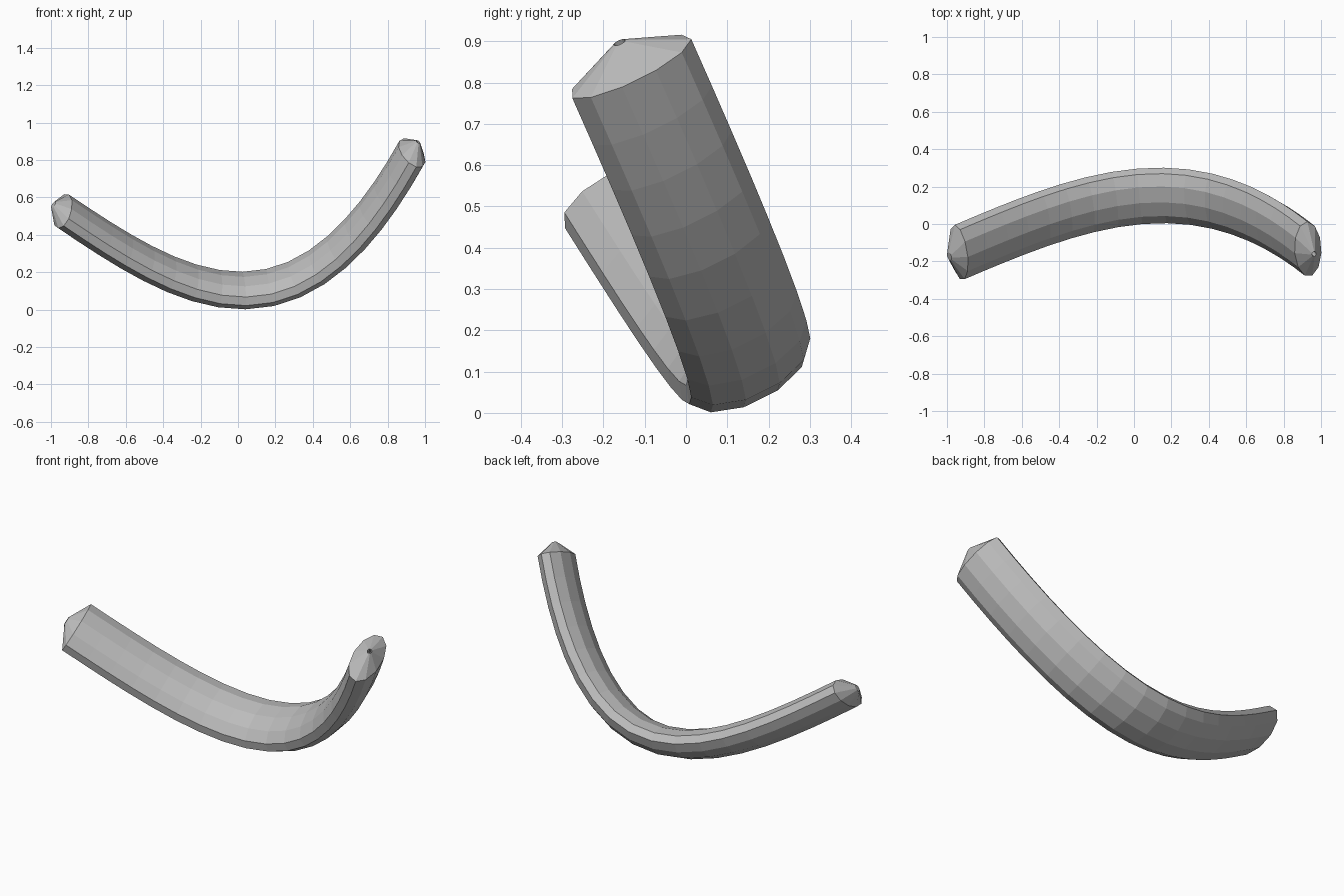
import bpy, bmesh, math
from mathutils import Vector
from mathutils.geometry import interpolate_bezier

cube = bpy.data.objects.get("Cube")
if cube:
    bpy.data.objects.remove(cube, do_unlink=True)

SIDES, SEGMENTS, FINE = 11, 17, 400
HALF_WIDTH, HALF_THICK = 0.163, 0.08
CAP_LENGTH = 0.073
LEAN_X, LEAN_Z = 0.092, 0.495


def on_plane(x, z):
    """Point on the tilted plane that holds the whole bend."""
    return Vector((x, 0.142 + LEAN_X * x - LEAN_Z * (z - 0.107), z))


def evenly_spaced(points, count):
    """Pick points at equal distances along a finely divided path."""
    lengths = [0]
    for a, b in zip(points, points[1:]):
        lengths.append(lengths[-1] + (b - a).length)
    goals = [lengths[-1] * i / count for i in range(count + 1)]
    return [min(zip(lengths, points), key=lambda lp: abs(lp[0] - g))[1] for g in goals]


def make_material(name, rgb):
    mat = bpy.data.materials.new(name)
    mat.use_nodes = True
    mat.diffuse_color = (*rgb, 1)
    mat.node_tree.nodes["Principled BSDF"].inputs["Base Color"].default_value = (*rgb, 1)
    return mat


# Centre line and the constant width direction
knots = [on_plane(-0.938, 0.527), on_plane(-0.315, 0.106),
         on_plane(0.307, -0.286), on_plane(0.93, 0.838)]
path = evenly_spaced(interpolate_bezier(*knots, FINE), SEGMENTS)
across = Vector((-LEAN_X, 1, LEAN_Z)).normalized()

bm = bmesh.new()


def add_ring(centre, tangent, a, b):
    """Oval ring with a flat outer side and a ridge on the inner side of the bend."""
    up = tangent.cross(across)
    angles = [i * math.tau / SIDES for i in range(SIDES)]
    return [bm.verts.new(centre + across * a * math.sin(t) + up * b * math.cos(t))
            for t in angles]


def bridge(r1, r2):
    for i in range(SIDES):
        j = (i + 1) % SIDES
        bm.faces.new((r1[i], r1[j], r2[j], r2[i]))


# Swept oval body
start_dir = (knots[1] - knots[0]).normalized()
end_dir = (knots[3] - knots[2]).normalized()
middle = [(c - a).normalized() for a, c in zip(path, path[2:])]
tangents = [start_dir, *middle, end_dir]
rings = [add_ring(p, t, HALF_WIDTH, HALF_THICK) for p, t in zip(path, tangents)]
for r1, r2 in zip(rings, rings[1:]):
    bridge(r1, r2)

# Blunt closed cap on the low end
blunt = add_ring(path[0] - start_dir * 0.063, start_dir, 0.022, 0.02)
bridge(rings[0], blunt)
bm.faces.new(blunt)

# Pointed cap with a small pit on the high end
mouth = add_ring(path[-1] + end_dir * CAP_LENGTH, end_dir, 0.015, 0.012)
pit = add_ring(path[-1] + end_dir * CAP_LENGTH * 0.5, end_dir, 0.015, 0.012)
bridge(rings[-1], mouth)
bridge(mouth, pit)
bm.faces.new(pit)

bmesh.ops.recalc_face_normals(bm, faces=bm.faces)
mesh = bpy.data.meshes.new("curved_handle")
bm.to_mesh(mesh)
bm.free()
mesh.materials.append(make_material("plain grey", (0.5, 0.5, 0.5)))
handle = bpy.data.objects.new("curved_handle", mesh)
bpy.context.collection.objects.link(handle)
